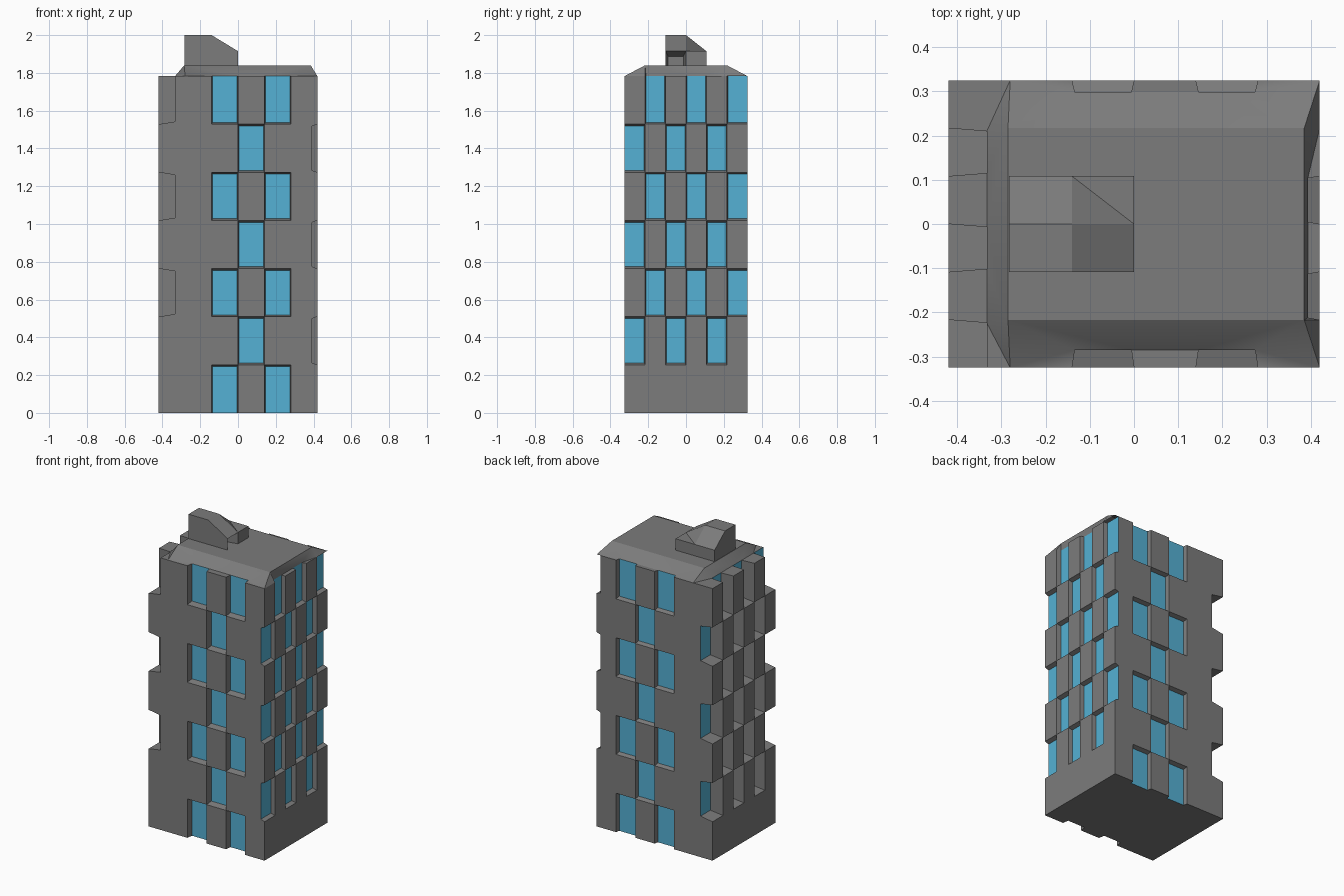
import bpy, bmesh
from mathutils import Vector

old = bpy.data.objects.get("Cube")
if old:
    bpy.data.objects.remove(old)


def material(name, rgb):
    m = bpy.data.materials.new(name)
    m.use_nodes = True
    m.diffuse_color = (*rgb, 1)
    m.node_tree.nodes["Principled BSDF"].inputs["Base Color"].default_value = (*rgb, 1)
    return m


GREY = material("concrete grey", (0.2, 0.2, 0.2))
BLUE = material("window blue", (0.09, 0.44, 0.66))

HX, HY, HZ = 0.42, 0.325, 1.783      # wall half sizes and wall height
COLS, ROWS = 6, 7
DZ = HZ / ROWS
ROOF_Z = 1.84


def finish(bm, name):
    bmesh.ops.remove_doubles(bm, verts=bm.verts, dist=0.0005)
    mesh = bpy.data.meshes.new(name)
    bm.to_mesh(mesh)
    bm.free()
    mesh.materials.append(GREY)
    mesh.materials.append(BLUE)
    ob = bpy.data.objects.new(name, mesh)
    bpy.context.collection.objects.link(ob)
    return ob


def face(bm, points, mat=0):
    f = bm.faces.new([bm.verts.new(p) for p in points])
    f.material_index = mat
    return f


def recess(bm, P, u0, u1, z0, z1, depth, tu, tz, open_sides, mat):
    """Tapered pocket; sides are bottom, end, top, start. Open sides get no wall."""
    b, e, t, s = (0 if side in open_sides else 1 for side in ("bottom", "end", "top", "start"))
    outer = [P(u, 0, z) for u, z in ((u0, z0), (u1, z0), (u1, z1), (u0, z1))]
    a, c, lo, hi = u0 + s * tu, u1 - e * tu, z0 + b * tz, z1 - t * tz
    inner = [P(u, depth, z) for u, z in ((a, lo), (c, lo), (c, hi), (a, hi))]
    face(bm, inner, mat)
    for i, keep in enumerate((b, e, t, s)):
        if keep:
            j = (i + 1) % 4
            face(bm, (outer[i], outer[j], inner[j], inner[i]))


class Facade:
    """One wall, walked anticlockwise seen from above."""

    def __init__(self, start, along, length, depth, taper_u, taper_z, has_window):
        self.start, self.along = Vector(start), Vector(along)
        self.inward = Vector((-along[1], along[0], 0))
        self.length, self.step = length, length / COLS
        self.depth, self.tu, self.tz = depth, taper_u, taper_z
        self.has_window = has_window

    def P(self, u, d, z):
        return self.start + self.along * u + self.inward * d + Vector((0, 0, z))


def centre_pattern(*even):
    middle = sum(even) // 2
    return lambda r, c: c in even if r % 2 == 0 else c == middle


def checker(r, c):
    return r > 0 and (r + c) % 2 == 1


front = Facade((-HX, -HY, 0), (1, 0, 0), 2 * HX, 0.04, 0.006, 0.01, centre_pattern(2, 4))
right = Facade((HX, -HY, 0), (0, 1, 0), 2 * HY, 0.027, 0.005, 0.01, checker)
back = Facade((HX, HY, 0), (-1, 0, 0), 2 * HX, 0.026, 0.006, 0.01, centre_pattern(1, 3))
left = Facade((-HX, HY, 0), (0, -1, 0), 2 * HY, 0.087, 0.007, 0.014, checker)
facades = [front, right, back, left]
LAST = COLS - 1

# Walls: flat panels and window pockets
bm = bmesh.new()
for i, f in enumerate(facades):
    before, after = facades[i - 1], facades[(i + 1) % 4]
    for r in range(ROWS):
        z0, z1 = r * DZ, (r + 1) * DZ
        for c in range(COLS):
            u0, u1 = c * f.step, (c + 1) * f.step
            if f.has_window(r, c):
                sides = set()
                if r == 0:
                    sides.add("bottom")
                if r == ROWS - 1:
                    sides.add("top")
                if c == 0:
                    sides.add("start")
                if c == LAST:
                    sides.add("end")
                recess(bm, f.P, u0, u1, z0, z1, f.depth, f.tu, f.tz, sides, 1)
                continue
            # panels beside an open corner pocket are notched by its profile
            top = 0 if r == ROWS - 1 else 1
            pts = [(u0, z0), (u1, z0)]
            if f in (front, back) and c == LAST and after.has_window(r, 0):
                pts += [(u1 - after.depth, z0 + after.tz), (u1 - after.depth, z1 - top * after.tz)]
            pts += [(u1, z1), (u0, z1)]
            if f in (front, back) and c == 0 and before.has_window(r, LAST):
                pts += [(u0 + before.depth, z1 - top * before.tz), (u0 + before.depth, z0 + before.tz)]
            face(bm, [f.P(u, 0, z) for u, z in pts])


def outline(r, z):
    """Plan outline of a storey including its pockets."""
    pts = []
    for f in facades:
        for c in range(COLS):
            u0, u1 = c * f.step, (c + 1) * f.step
            overhang = f is right and c == LAST
            if f.has_window(r, c) and not overhang:
                end = u1 if c == LAST else u1 - f.tu
                pts += [f.P(u0, 0, z), f.P(u0 + f.tu, f.depth, z), f.P(end, f.depth, z)]
                if c != LAST:
                    pts.append(f.P(u1, 0, z))
            elif not (f is front and c == 0 and left.has_window(r, LAST)):
                pts.append(f.P(u0, 0, z))
    clean = []
    for p in pts:
        if not clean or (p - clean[-1]).length > 0.001:
            clean.append(p)
    return clean


# Underside
face(bm, list(reversed(outline(0, 0))))
finish(bm, "tower_walls")

# Roof: notched rim rising to a flat plateau
bm = bmesh.new()


def loop_edges(points):
    vs = [bm.verts.new(p) for p in points]
    return vs, [bm.edges.new((vs[i - 1], vs[i])) for i in range(len(vs))]


rim, rim_edges = loop_edges(outline(ROWS - 1, HZ))
plateau, plateau_edges = loop_edges([Vector((x, y, ROOF_Z)) for x, y in
                                     ((-0.285, -0.217), (0.385, -0.217), (0.385, 0.217), (-0.285, 0.217))])
bmesh.ops.triangle_fill(bm, edges=rim_edges + plateau_edges, use_beauty=True, normal=(0, 0, 1))
if not any(len(set(f.verts) & set(plateau)) == 3 for f in bm.faces):
    bm.faces.new(plateau)
for f in bm.faces:
    f.normal_update()
    if f.normal.z < 0:
        f.normal_flip()
roof = finish(bm, "roof")
bpy.ops.object.select_all(action='DESELECT')
roof.select_set(True)
bpy.context.view_layer.objects.active = roof
bpy.ops.object.shade_smooth_by_angle(angle=0.6)

# Rooftop housing with chamfered top and a door pocket
bm = bmesh.new()
XS, YS = (-0.283, -0.14, 0.0), (-0.108, 0.0, 0.108)
LOW, HIGH = 1.915, 2.0


def top_point(i, j):
    return Vector((XS[i], YS[j], HIGH if i < 2 and j < 2 else LOW))


def wall(cells):
    tops = [top_point(i, j) for i, j in cells]
    ends = [Vector((p.x, p.y, ROOF_Z)) for p in (tops[0], tops[-1])]
    face(bm, ends + tops[::-1])


for i in range(2):
    for j in range(2):
        face(bm, [top_point(i, j), top_point(i + 1, j), top_point(i + 1, j + 1), top_point(i, j + 1)])
wall([(0, 0), (1, 0), (2, 0)])
wall([(2, 1), (2, 2)])
wall([(2, 2), (1, 2), (0, 2)])
wall([(0, 2), (0, 1), (0, 0)])
recess(bm, lambda u, d, z: Vector((-d, u, z)), YS[0], YS[1], ROOF_Z, LOW,
       0.07, 0.014, 0.028, {"bottom"}, 0)
bmesh.ops.triangulate(bm, faces=[f for f in bm.faces if len(f.verts) == 4])
finish(bm, "rooftop_housing")
